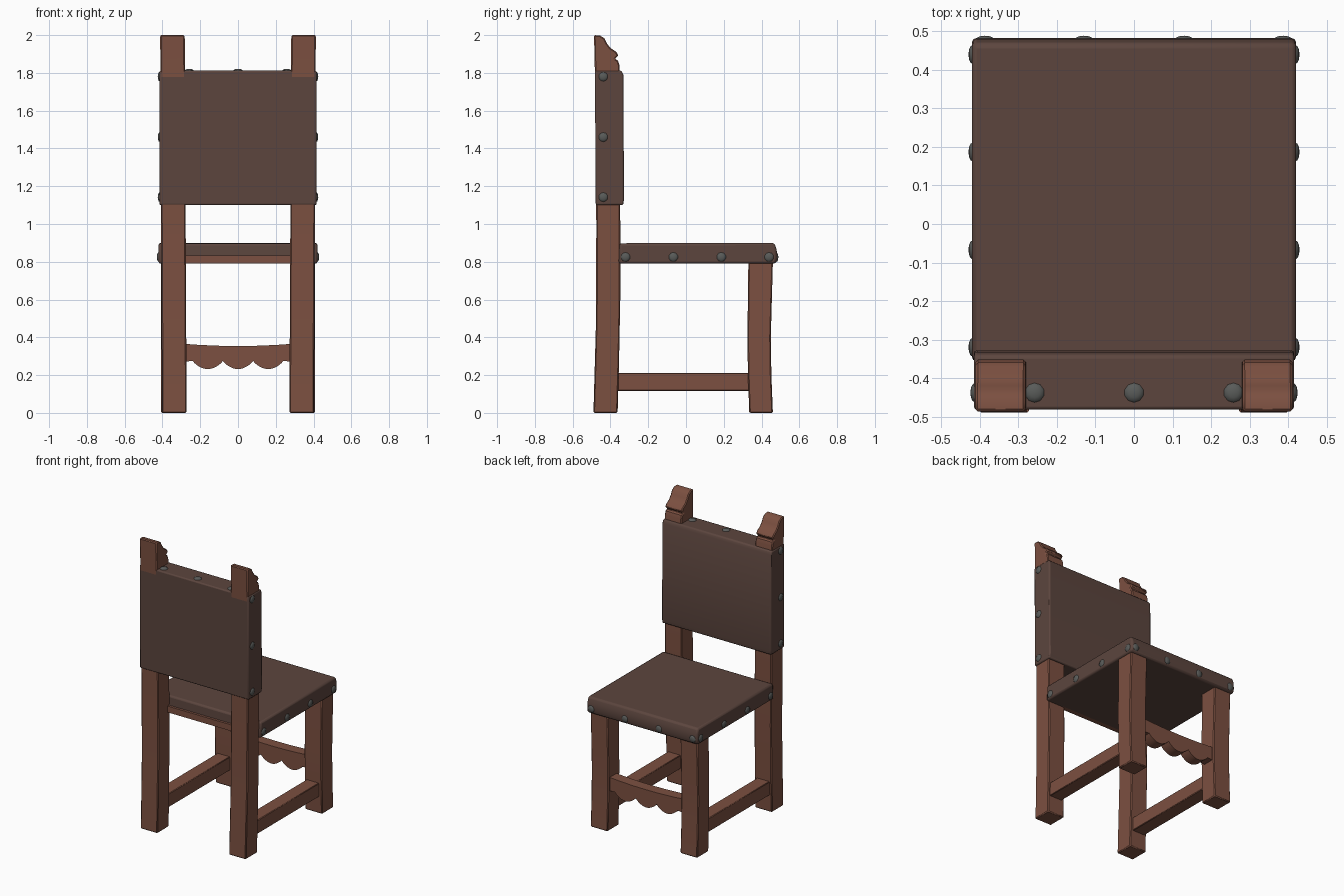
import bpy, bmesh, math
from mathutils import Vector

if "Cube" in bpy.data.objects:
    bpy.data.objects.remove(bpy.data.objects["Cube"])


def material(name, rgb):
    m = bpy.data.materials.new(name)
    m.diffuse_color = (*rgb, 1)
    m.use_nodes = True
    m.node_tree.nodes["Principled BSDF"].inputs["Base Color"].default_value = m.diffuse_color
    return m


WOOD = material("wood", (0.20, 0.08, 0.052))
LEATHER = material("leather", (0.107, 0.060, 0.048))
IRON = material("iron", (0.10, 0.105, 0.10))


def finish(name, bm, mat, bevel=0.0, segments=1, mirror=False):
    bmesh.ops.recalc_face_normals(bm, faces=bm.faces)
    me = bpy.data.meshes.new(name)
    bm.to_mesh(me)
    bm.free()
    ob = bpy.data.objects.new(name, me)
    bpy.context.collection.objects.link(ob)
    me.materials.append(mat)
    if bevel:
        b = ob.modifiers.new("bevel", 'BEVEL')
        b.width, b.segments, b.limit_method = bevel, segments, 'ANGLE'
        b.angle_limit = math.radians(50)
    if mirror:
        ob.modifiers.new("mirror", 'MIRROR')
    bpy.ops.object.select_all(action='DESELECT')
    bpy.context.view_layer.objects.active = ob
    ob.select_set(True)
    bpy.ops.object.shade_smooth_by_angle(angle=math.radians(35))
    return ob


def prism(name, profile, axis, lo, hi, mat, lean=0.0, **kw):
    """Extrude a (y,z) profile along x, or an (x,z) profile along y."""
    bm = bmesh.new()
    def place(a, z, d):
        return (d + lean * z, a, z) if axis == 'x' else (a, d, z)
    face = bm.faces.new([bm.verts.new(place(a, z, lo)) for a, z in profile])
    new = bmesh.ops.extrude_face_region(bm, geom=[face])["geom"]
    step = Vector((hi - lo, 0, 0) if axis == 'x' else (0, hi - lo, 0))
    bmesh.ops.translate(bm, vec=step, verts=[v for v in new if isinstance(v, bmesh.types.BMVert)])
    return finish(name, bm, mat, **kw)


def rect(a0, a1, z0, z1):
    return [(a0, z0), (a1, z0), (a1, z1), (a0, z1)]


# Rear legs running up into carved finials
rear = [(-.49, 0), (-.362, 0), (-.355, .25), (-.348, .6), (-.348, 1.0), (-.352, 1.84),
        (-.36, 1.865), (-.377, 1.875), (-.357, 1.892), (-.37, 1.912), (-.40, 1.932),
        (-.42, 1.958), (-.432, 1.983), (-.455, 1.998), (-.487, 2.0),
        (-.48, 1.7), (-.475, 1.0), (-.476, .5)]
prism("rear_legs", rear, 'x', .272, .402, WOOD, lean=.005, bevel=.006, mirror=True)

# Front legs, slightly bowed
front = [(.335, 0), (.46, 0), (.452, .2), (.449, .4), (.455, .62), (.46, .80),
         (.33, .80), (.328, .62), (.325, .4), (.328, .2)]
prism("front_legs", front, 'x', .277, .408, WOOD, bevel=.006, mirror=True)

# Side stretchers and the rail behind the seat
prism("side_stretchers", rect(-.38, .36, .117, .212), 'x', .292, .388, WOOD,
      bevel=.004, mirror=True)
prism("rear_seat_rail", rect(-.30, .30, .79, .833), 'y', -.372, -.34, WOOD)

# Scalloped front stretcher
lower = []
for i in range(-24, 25):
    x = i / 24 * .24
    lower.append((x, .275 - .043 * abs(math.cos(math.pi * x / .16)) ** .8))
upper = [(x, .354 + .14 * x * x) for x in (.30, .2, .1, 0, -.1, -.2, -.30)]
prism("front_stretcher", [(-.30, .27)] + lower + [(.30, .27)] + upper,
      'y', .36, .435, WOOD)

# Leather seat and back pad
seat = [(-.357, .79), (.475, .79), (.483, .82), (.480, .865), (.468, .90), (-.352, .898)]
prism("seat", seat, 'x', -.421, .421, LEATHER, bevel=.012, segments=2)
back = [(-.478, 1.10), (-.333, 1.10), (-.328, 1.13), (-.332, 1.79), (-.342, 1.812), (-.482, 1.812)]
prism("back_pad", back, 'x', -.416, .416, LEATHER, bevel=.008, segments=2)

# Domed nails
def nail(name, loc, normal):
    bm = bmesh.new()
    bmesh.ops.create_uvsphere(bm, u_segments=10, v_segments=6, radius=.026)
    bmesh.ops.scale(bm, vec=(1, 1, .42), verts=bm.verts)
    ob = finish(name, bm, IRON)
    ob.location = loc
    ob.rotation_euler = Vector(normal).to_track_quat('Z', 'Y').to_euler()


for s in (-1, 1):
    for y in (-.32, -.067, .187, .44):
        nail("seat_side_nail", (s * .419, y, .825), (s, 0, 0))
    for x in (.13, .387):
        nail("seat_front_nail", (s * x, .478, .825), (0, 1, 0))
    for z in (1.142, 1.46, 1.78):
        nail("back_side_nail", (s * .414, -.438, z), (s, 0, 0))
for x in (-.258, 0, .258):
    nail("back_top_nail", (x, -.438, 1.811), (0, 0, 1))
